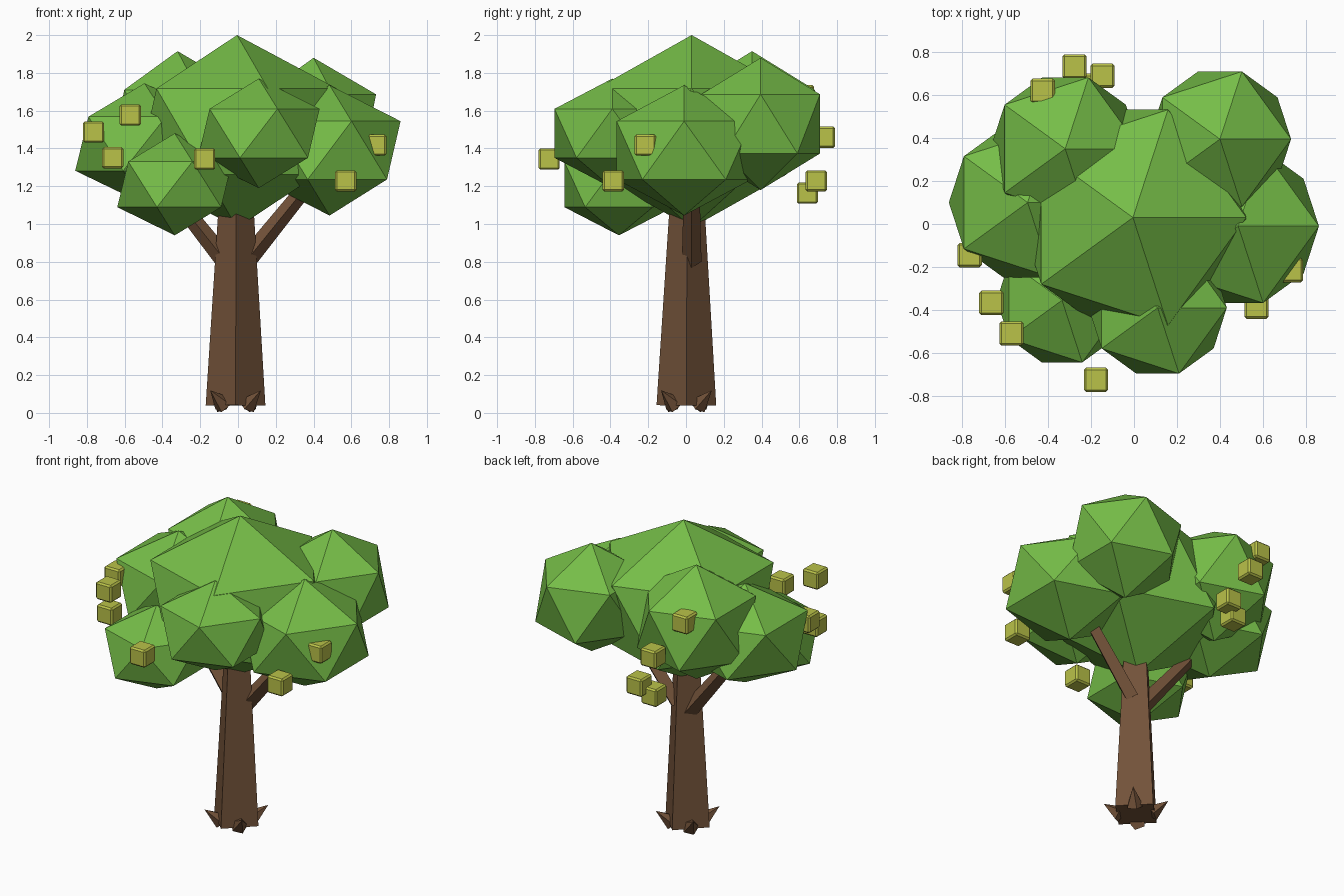
import bpy
from math import radians, cos, sin
from mathutils import Vector

cube = bpy.data.objects.get("Cube")
if cube:
    bpy.data.objects.remove(cube, do_unlink=True)


def material(name, rgb):
    mat = bpy.data.materials.new(name)
    mat.use_nodes = True
    mat.diffuse_color = (*rgb, 1)
    mat.node_tree.nodes["Principled BSDF"].inputs["Base Color"].default_value = (*rgb, 1)
    return mat


LEAF = material("leaf green", (0.18, 0.51, 0.064))
BARK = material("bark brown", (0.17, 0.085, 0.041))
FRUIT = material("fruit yellow", (0.49, 0.54, 0.066))


def finish(name, mat):
    obj = bpy.context.object
    obj.name = name
    obj.data.name = name
    obj.data.materials.append(mat)
    return obj


def leaf_clump(name, centre, radius, height):
    """Flattened twenty-sided ball of leaves."""
    bpy.ops.mesh.primitive_ico_sphere_add(subdivisions=1, radius=1, location=centre)
    obj = finish(name, LEAF)
    obj.scale = (radius, radius, height)


def limb(name, start, end, r1, r2, sides=4, twist=0.0):
    """Tapered bark piece between two points."""
    a, b = Vector(start), Vector(end)
    axis = b - a
    bpy.ops.mesh.primitive_cone_add(vertices=sides, radius1=r1, radius2=r2, depth=axis.length)
    obj = finish(name, BARK)
    obj.rotation_mode = 'QUATERNION'
    turn = Vector((0, 0, 1)).rotation_difference(axis)
    spin = Vector((1, 0, 0)).rotation_difference(Vector((cos(twist), sin(twist), 0)))
    obj.rotation_quaternion = turn @ spin
    obj.location = (a + b) / 2


# Crown
leaf_clump("leaves_middle", (-0.005, 0.03, 1.49), 0.59, 0.51)
leaf_clump("leaves_front", (0.11, -0.39, 1.48), 0.36, 0.29)
leaf_clump("leaves_left", (0.485, -0.01, 1.39), 0.42, 0.345)
leaf_clump("leaves_back_left", (0.40, 0.395, 1.53), 0.37, 0.35)
leaf_clump("leaves_back_right", (-0.32, 0.35, 1.545), 0.39, 0.37)
leaf_clump("leaves_right", (-0.495, 0.10, 1.425), 0.41, 0.32)
leaf_clump("leaves_front_right", (-0.335, -0.355, 1.21), 0.34, 0.27)

# Trunk with corners on the axes, and two branches
limb("trunk", (-0.013, 0.002, 0.04), (-0.01, 0.006, 1.2), 0.158, 0.086)
limb("branch_left", (0.04, 0.03, 0.80), (0.42, 0.03, 1.27), 0.052, 0.04)
limb("branch_right", (-0.04, 0.03, 0.77), (-0.38, 0.05, 1.2), 0.052, 0.04)

# Root spikes, one on each trunk face
for i in range(4):
    angle = radians(45 + 90 * i)
    out = Vector((cos(angle), sin(angle), 0))
    base = Vector((-0.013, 0.002, 0))
    limb("root_spike", base + out * 0.09 + Vector((0, 0, 0.043)),
         base + out * 0.19 + Vector((0, 0, 0.12)), 0.052, 0, sides=5, twist=angle)

# Boxy fruit
fruit_spots = [
    (-0.765, -0.145, 1.487), (-0.664, -0.367, 1.35), (-0.57, -0.51, 1.577),
    (-0.177, -0.725, 1.344), (0.57, -0.385, 1.228), (0.73, -0.215, 1.418),
    (-0.277, 0.733, 1.46), (-0.147, 0.69, 1.228), (-0.22, 0.643, 1.164),
    (-0.425, 0.62, 1.68),
]
for spot in fruit_spots:
    bpy.ops.mesh.primitive_cube_add(size=0.113, location=spot)
    fruit = finish("fruit", FRUIT)
    bevel = fruit.modifiers.new("soft_edges", 'BEVEL')
    bevel.width = 0.01
    bevel.segments = 1
